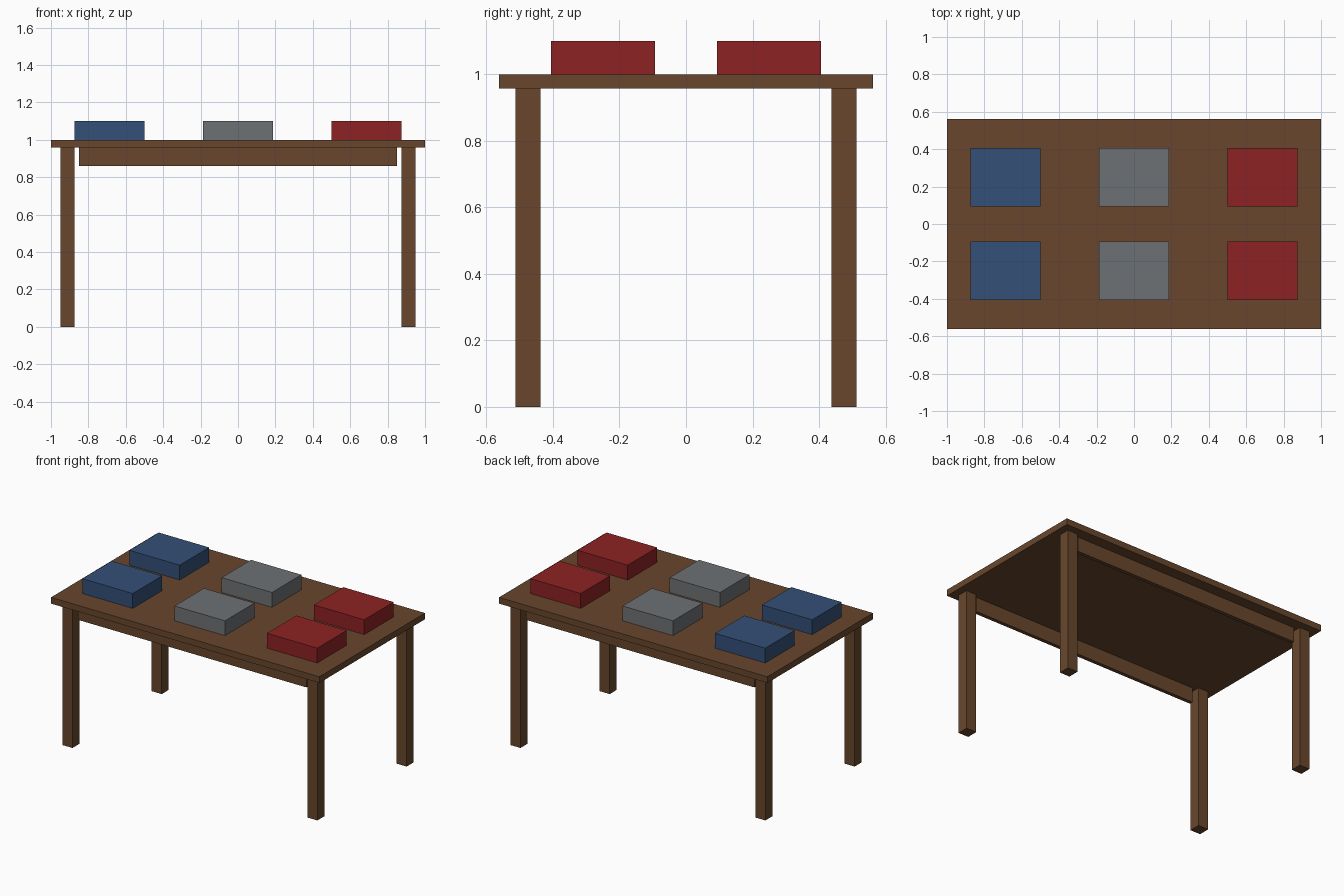
import bpy

cube = bpy.data.objects.get("Cube")
if cube:
    bpy.data.objects.remove(cube, do_unlink=True)


def material(name, r, g, b):
    mat = bpy.data.materials.new(name)
    mat.use_nodes = True
    mat.diffuse_color = (r, g, b, 1)
    mat.node_tree.nodes["Principled BSDF"].inputs["Base Color"].default_value = (r, g, b, 1)
    return mat


def box(name, size, center, mat):
    bpy.ops.mesh.primitive_cube_add(size=1, location=center)
    obj = bpy.context.object
    obj.name = name
    obj.scale = size
    bpy.ops.object.transform_apply(location=False, rotation=False, scale=True)
    obj.data.materials.append(mat)
    return obj


wood = material("brown wood", 0.138, 0.062, 0.026)
blue = material("blue", 0.033, 0.079, 0.184)
grey = material("grey", 0.155, 0.164, 0.177)
red = material("red", 0.27, 0.016, 0.017)

TOP = 1.0          # height of the table surface
THICK = 0.042
UNDER = TOP - THICK
LEG = 0.075
LEG_X, LEG_Y = 0.9125, 0.475
RAIL_H = 0.098

# Table top
box("table_top", (2, 1.124, THICK), (0, 0, TOP - THICK / 2), wood)

for side, y in (("front", -1), ("back", 1)):
    # Legs
    for hand, x in (("right", -1), ("left", 1)):
        box(f"{side}_{hand}_leg", (LEG, LEG, UNDER), (x * LEG_X, y * LEG_Y, UNDER / 2), wood)
    # Long rail under the top, stopping short of the legs
    box(f"{side}_rail", (1.7, 0.025, RAIL_H), (0, y * LEG_Y, UNDER - RAIL_H / 2), wood)
    # Row of coloured blocks on the top
    for label, mat, x in (("blue", blue, -0.6875), ("grey", grey, 0), ("red", red, 0.6875)):
        box(f"{side}_{label}_block", (0.375, 0.3125, 0.1), (x, y * 0.25, TOP + 0.05), mat)
